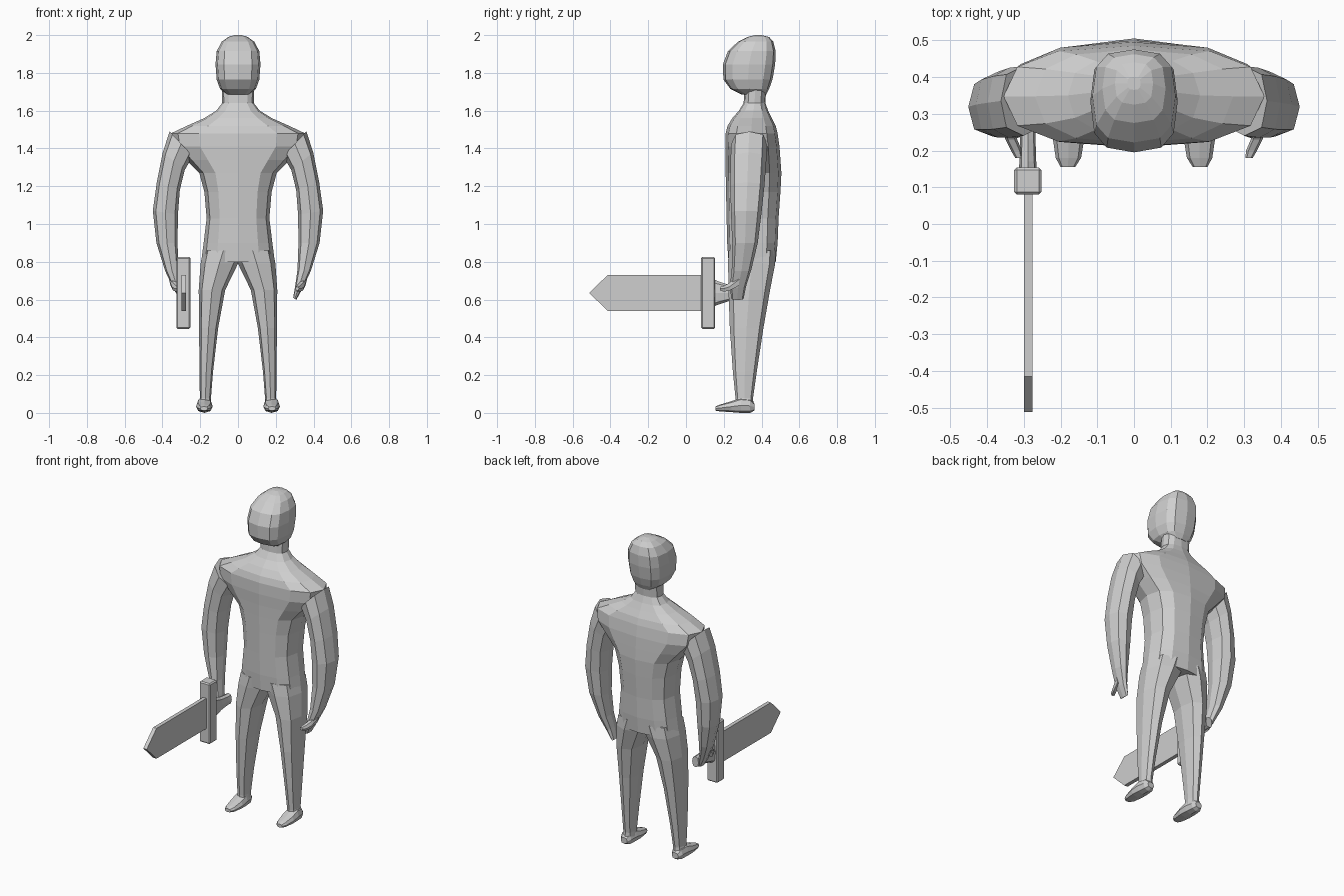
import bpy, bmesh, math
from mathutils import Vector

grey = bpy.data.materials.new("plain_grey")
grey.diffuse_color = (0.62, 0.62, 0.62, 1)


def finish(name, bm):
    bmesh.ops.recalc_face_normals(bm, faces=bm.faces)
    me = bpy.data.meshes.new(name)
    bm.to_mesh(me)
    bm.free()
    me.materials.append(grey)
    ob = bpy.data.objects.new(name, me)
    bpy.context.collection.objects.link(ob)
    return ob


def loft(name, rings, sides=8, power=0.8):
    """Skin rounded rings given as (centre, half axis u, half axis v)."""
    bm = bmesh.new()
    rows = []
    for c, u, v in rings:
        row = []
        for i in range(sides):
            a = 2 * math.pi * i / sides
            p = [math.copysign(abs(t) ** power, t) if abs(t) > 1e-6 else 0
                 for t in (math.cos(a), math.sin(a))]
            row.append(bm.verts.new(Vector(c) + Vector(u) * p[0] + Vector(v) * p[1]))
        rows.append(row)
    for r, s in zip(rows, rows[1:]):
        for i in range(sides):
            j = (i + 1) % sides
            bm.faces.new((r[i], r[j], s[j], s[i]))
    bm.faces.new(rows[0])
    bm.faces.new(rows[-1])
    return finish(name, bm)


def level(z, x0, x1, y0, y1):
    """Horizontal ring filling a rectangle."""
    return (((x0 + x1) / 2, (y0 + y1) / 2, z), ((x1 - x0) / 2, 0, 0), (0, (y1 - y0) / 2, 0))


def upright(y, x0, x1, z0, z1):
    """Ring facing along y."""
    return (((x0 + x1) / 2, y, (z0 + z1) / 2), ((x1 - x0) / 2, 0, 0), (0, 0, (z1 - z0) / 2))


def limb_ring(side, outer, inner, y0, y1):
    """Tilted ring between an outer and an inner (x, z) point."""
    (a, b), (c, d) = outer, inner
    return ((side * (a + c) / 2, (y0 + y1) / 2, (b + d) / 2),
            (side * (a - c) / 2, 0, (b - d) / 2), (0, (y1 - y0) / 2, 0))


# torso and neck: height, half width, front, back
torso = [(0.80, 0.195, 0.225, 0.475), (0.90, 0.182, 0.218, 0.485), (1.03, 0.166, 0.215, 0.49),
         (1.17, 0.178, 0.212, 0.50), (1.27, 0.205, 0.21, 0.505), (1.34, 0.275, 0.21, 0.50),
         (1.41, 0.345, 0.208, 0.495), (1.48, 0.355, 0.21, 0.485), (1.52, 0.27, 0.22, 0.475),
         (1.56, 0.18, 0.245, 0.455), (1.60, 0.115, 0.28, 0.435), (1.64, 0.084, 0.305, 0.42),
         (1.72, 0.085, 0.31, 0.425)]
loft("torso", [level(z, -w, w, f, b) for z, w, f, b in torso], 12, 0.78)

# head
head = [(1.685, 0.06, 0.295, 0.425), (1.715, 0.095, 0.235, 0.44), (1.765, 0.113, 0.198, 0.458),
        (1.845, 0.119, 0.195, 0.472), (1.915, 0.113, 0.222, 0.475), (1.965, 0.086, 0.275, 0.462),
        (1.99, 0.052, 0.325, 0.44), (2.0, 0.018, 0.365, 0.40)]
loft("head", [level(z, -w, w, f, b) for z, w, f, b in head], 12, 0.68)

# limbs
leg = [(0.86, -0.03, 0.185, 0.225, 0.475), (0.79, 0.0, 0.198, 0.223, 0.472),
       (0.65, 0.068, 0.208, 0.225, 0.445), (0.45, 0.105, 0.206, 0.232, 0.41),
       (0.22, 0.132, 0.204, 0.248, 0.375), (0.08, 0.143, 0.202, 0.262, 0.355),
       (0.03, 0.14, 0.212, 0.262, 0.358)]
arm = [((0.362, 1.49), (0.24, 1.36), 0.24, 0.43), ((0.398, 1.38), (0.282, 1.285), 0.235, 0.425),
       ((0.43, 1.22), (0.308, 1.18), 0.235, 0.415), ((0.451, 1.07), (0.318, 1.05), 0.238, 0.40),
       ((0.432, 0.90), (0.32, 0.90), 0.245, 0.38), ((0.385, 0.75), (0.315, 0.76), 0.242, 0.345),
       ((0.343, 0.66), (0.304, 0.68), 0.232, 0.318), ((0.308, 0.598), (0.292, 0.61), 0.24, 0.305)]
foot = [(0.155, 0.16, 0.2, 0.012, 0.034), (0.18, 0.144, 0.213, 0.008, 0.044),
        (0.24, 0.134, 0.222, 0.004, 0.062), (0.29, 0.136, 0.22, 0.0, 0.08),
        (0.34, 0.142, 0.214, 0.0, 0.075), (0.362, 0.155, 0.2, 0.012, 0.05)]
for side, label in ((-1, "right"), (1, "left")):
    loft(label + "_leg", [level(z, side * a, side * b, f, k) for z, a, b, f, k in leg])
    loft(label + "_arm", [limb_ring(side, *r) for r in arm])
    loft(label + "_foot", [upright(y, side * a, side * b, z0, z1) for y, a, b, z0, z1 in foot])
    loft(label + "_thumb", [upright(y, side * a, side * b, z0, z1) for y, a, b, z0, z1 in
                            ((0.28, 0.33, 0.365, 0.67, 0.74), (0.23, 0.318, 0.35, 0.645, 0.69),
                             (0.20, 0.305, 0.335, 0.64, 0.675), (0.18, 0.303, 0.323, 0.648, 0.668))],
         6)

# sword blade: pointed outline given thickness
bm = bmesh.new()
outline = [(0.09, 0.54), (-0.415, 0.54), (-0.512, 0.635), (-0.415, 0.73), (0.09, 0.73)]
face = bm.faces.new([bm.verts.new((-0.30, y, z)) for y, z in outline])
moved = bmesh.ops.extrude_face_region(bm, geom=[face])["geom"]
bmesh.ops.translate(bm, vec=(0.024, 0, 0),
                    verts=[g for g in moved if isinstance(g, bmesh.types.BMVert)])
finish("sword_blade", bm)

# sword guard: bar with softened edges
bm = bmesh.new()
bmesh.ops.create_cube(bm, size=1)
bmesh.ops.scale(bm, vec=(0.074, 0.074, 0.38), verts=bm.verts)
bmesh.ops.translate(bm, vec=(-0.289, 0.117, 0.635), verts=bm.verts)
bmesh.ops.bevel(bm, geom=list(bm.edges), offset=0.007, segments=1, affect='EDGES')
finish("sword_guard", bm)

# sword handle
loft("sword_handle", [upright(y, -0.289 - w, -0.289 + w, 0.635 - h, 0.635 + h) for y, w, h in
                      ((0.14, 0.024, 0.075), (0.17, 0.023, 0.062), (0.23, 0.021, 0.042),
                       (0.29, 0.021, 0.034), (0.32, 0.022, 0.034))])
